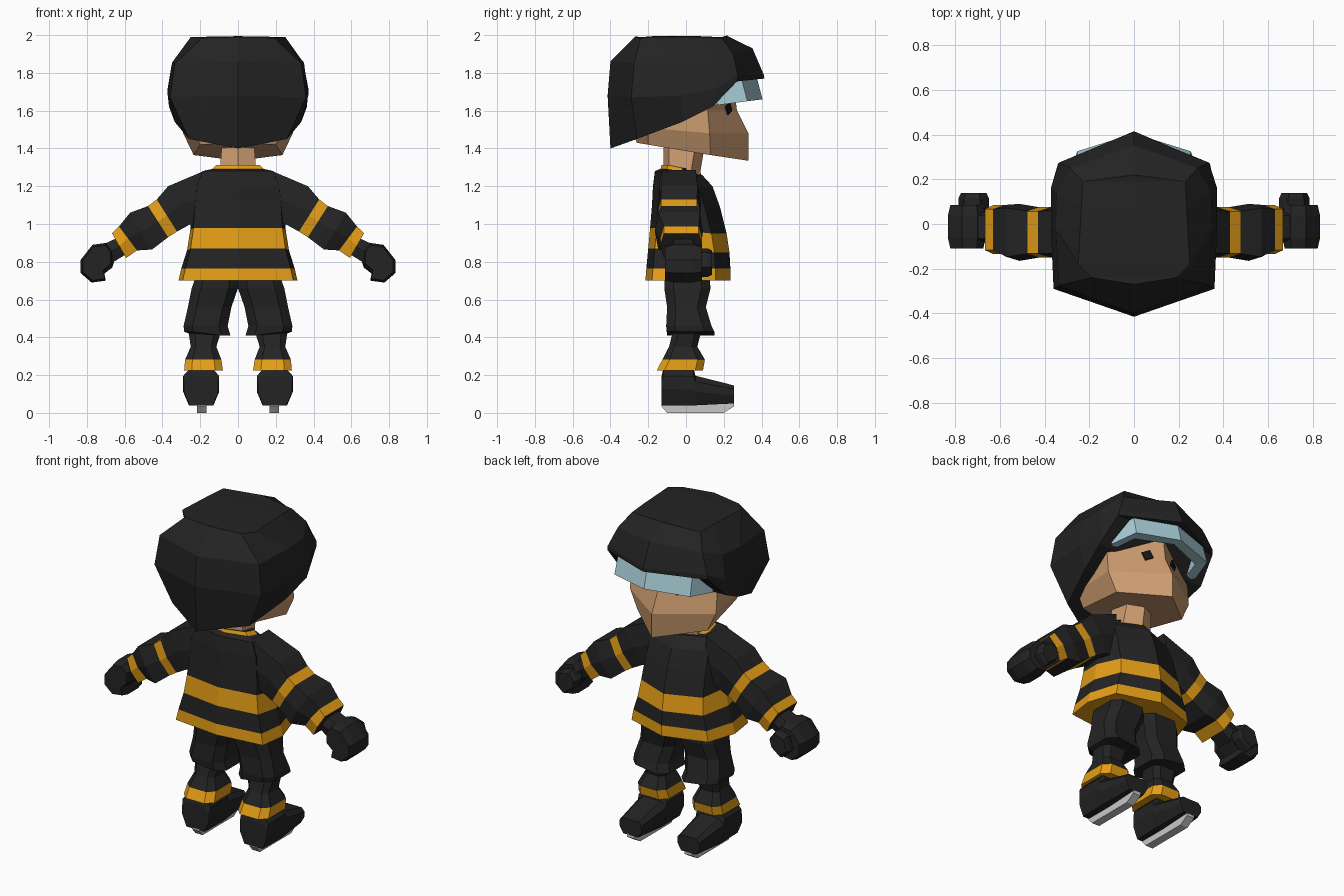
import bpy, bmesh, math
from mathutils import Matrix

cube = bpy.data.objects.get("Cube")
if cube:
    bpy.data.objects.remove(cube, do_unlink=True)


def material(name, rgb):
    m = bpy.data.materials.new(name)
    m.use_nodes = True
    m.diffuse_color = (*rgb, 1)
    m.node_tree.nodes["Principled BSDF"].inputs["Base Color"].default_value = (*rgb, 1)
    return m


BLACK = material("charcoal cloth", (0.017, 0.017, 0.017))
ORANGE = material("amber stripe", (0.78, 0.34, 0.008))
SKIN = material("skin", (0.62, 0.34, 0.165))
GLASS = material("pale blue visor", (0.39, 0.61, 0.68))
STEEL = material("steel blade", (0.58, 0.58, 0.58))
EYE = material("eye black", (0.008, 0.008, 0.008))


def finish(name, bm, mats, pair):
    bmesh.ops.remove_doubles(bm, verts=bm.verts, dist=1e-4)
    bmesh.ops.recalc_face_normals(bm, faces=bm.faces)
    me = bpy.data.meshes.new(name)
    bm.to_mesh(me)
    bm.free()
    for m in mats:
        me.materials.append(m)
    ob = bpy.data.objects.new(name, me)
    bpy.context.collection.objects.link(ob)
    if pair:
        mod = ob.modifiers.new("mirror", 'MIRROR')
        mod.use_mirror_merge = False
    return ob


def loft(name, rings, mats, stripes=(), pair=False, caps=True):
    """Skin closed rings; segments listed in stripes take the second material."""
    bm = bmesh.new()
    vs = [[bm.verts.new(p) for p in r] for r in rings]
    n = len(rings[0])
    for i in range(len(vs) - 1):
        for j in range(n):
            k = (j + 1) % n
            f = bm.faces.new((vs[i][j], vs[i][k], vs[i + 1][k], vs[i + 1][j]))
            f.material_index = 1 if i in stripes else 0
    if caps:
        bm.faces.new(vs[0]).material_index = 1 if 0 in stripes else 0
        bm.faces.new(vs[-1][::-1])
    return finish(name, bm, mats, pair)


def whole(half):
    """Complete a half ring (first and last points on x = 0) across the middle."""
    return half + [(-x, y, z) for x, y, z in half[-2:0:-1]]


def prism(name, profile, lo, hi, mat, axis, inset=0.0, pair=True):
    """Extrude a 2D profile along x or y, optionally with tapered edges."""
    cu = sum(p[0] for p in profile) / len(profile)
    cv = sum(p[1] for p in profile) / len(profile)
    mid = 0.25 * (hi - lo)

    def ring(t, s):
        pts = [(cu + (u - cu) * s, cv + (v - cv) * s) for u, v in profile]
        return [(t, u, v) if axis == 'x' else (u, t, v) for u, v in pts]
    levels = [(lo, 1), (hi, 1)]
    if inset:
        levels = [(lo, 1 - inset), (lo + mid, 1), (hi - mid, 1), (hi, 1 - inset)]
    return loft(name, [ring(t, s) for t, s in levels], [mat], pair=pair)


# Helmet: rim, widest line, upper line and crown, closed along the middle
rim = [(0, -.40, 1.40), (.26, -.26, 1.45), (.335, -.02, 1.54), (.365, .14, 1.62),
       (.34, .27, 1.755), (0, .415, 1.77)]
wide = [(0, -.415, 1.68), (.36, -.29, 1.67), (.372, -.02, 1.68), (.372, .16, 1.72),
        (.335, .275, 1.785), (0, .412, 1.79)]
upper = [(0, -.40, 1.86), (.335, -.275, 1.85), (.35, -.02, 1.85), (.345, .14, 1.86),
         (.285, .25, 1.90), (0, .352, 1.93)]
crown = [(0, -.27, 1.99), (.19, -.24, 1.985), (.25, -.18, 1.99), (.235, .08, 1.99),
         (.23, .19, 1.985), (0, .22, 1.995)]


def flat(half, z=0):
    return [(0, y, h + z) for x, y, h in half]


loft("helmet", [whole(h) for h in (flat(rim), rim, wide, upper, crown, flat(crown, .004))],
     [BLACK], caps=False)

# Head with a projecting lower face
jaw = [(0, -.26, 1.43), (.20, -.20, 1.42), (.235, .13, 1.365), (0, .33, 1.335)]
cheek = [(0, -.30, 1.52), (.24, -.20, 1.51), (.29, .125, 1.48), (0, .33, 1.48)]
brow = [(0, -.30, 1.60), (.25, -.20, 1.60), (.29, .115, 1.60), (0, .27, 1.60)]
temple = [(0, -.30, 1.75), (.25, -.20, 1.75), (.28, .10, 1.75), (0, .25, 1.75)]
loft("head", [whole(h) for h in (jaw, cheek, brow, temple)], [SKIN])

# Eyes: small tilted plates on the upper face
bm = bmesh.new()
bmesh.ops.create_cube(bm, size=1, matrix=Matrix.Translation((.092, .226, 1.61))
                      @ Matrix.Rotation(math.radians(-28), 4, 'Z')
                      @ Matrix.Rotation(math.radians(25), 4, 'Y')
                      @ Matrix.Diagonal((.05, .009, .05, 1)))
finish("eyes", bm, [EYE], True)

# Visor: a bent band under the helmet rim
band = [(.30, .17, 1.63, 1.69), (.255, .325, 1.65, 1.765), (0, .405, 1.66, 1.775)]
band += [(-x, y, a, b) for x, y, a, b in band[1::-1]]
loft("visor", [[(x, y, a), (x * .98, y - .03, b), (x * .86, y - .08, b), (x * .86, y - .06, a)]
               for x, y, a, b in band], [GLASS])

# Neck
loft("neck", [whole([(0, b, z), (w, b + .03, z), (w, f - .05, z), (0, f, z)])
              for w, b, f, z in ((.10, -.12, .07, 1.24), (.085, -.12, .10, 1.42))], [SKIN])

# Jersey body: height, half width, back, front, drop of the front edge
levels = [(.70, .315, -.215, .235, 0), (.765, .30, -.21, .235, 0), (.87, .27, -.20, .23, .02),
          (.98, .253, -.19, .215, .03), (1.10, .245, -.18, .18, .01), (1.20, .235, -.175, .14, 0),
          (1.28, .20, -.165, .085, .02), (1.292, .145, -.135, .08, .03),
          (1.312, .125, -.13, .075, .03)]
loft("jersey_body",
     [whole([(0, b, z), (w * .93, b + .035, z), (w, -.02, z - d / 2),
             (w * .82, f - .08, z - d), (0, f, z - d)]) for z, w, b, f, d in levels],
     [BLACK, ORANGE], stripes=(0, 2, 7))

# Sleeves: top point, bottom point, back, front of each ring
sleeve = [((.17, 1.285), (.20, 1.00), -.14, .07), ((.37, 1.20), (.25, 1.00), -.15, .08),
          ((.43, 1.13), (.323, .96), -.15, .075), ((.476, 1.095), (.37, .93), -.15, .075),
          ((.571, 1.06), (.455, .865), -.165, .09), ((.63, .987), (.535, .86), -.135, .085),
          ((.667, .95), (.592, .82), -.135, .085)]


def sleeve_ring(top, bot, b, f):
    mx, mz = (top[0] + bot[0]) / 2, (top[1] + bot[1]) / 2
    c = .018
    return [(top[0], b + c, top[1]), (top[0], f - c, top[1]), (mx, f, mz),
            (bot[0], f - c, bot[1]), (bot[0], b + c, bot[1]), (mx, b, mz)]


loft("sleeves", [sleeve_ring(*s) for s in sleeve], [BLACK, ORANGE], stripes=(2, 5), pair=True)

# Gloves: wrist, curled hand and thumb
loft("glove_wrists", [sleeve_ring((.61, .94), (.56, .86), -.08, .05),
                      sleeve_ring((.74, .88), (.69, .78), -.085, .06)], [BLACK], pair=True)
prism("gloves", [(.70, .90), (.77, .89), (.833, .81), (.833, .74), (.775, .69),
                 (.70, .70), (.71, .75), (.665, .79), (.665, .86)],
      -.11, .085, BLACK, 'y', inset=.12)
prism("thumbs", [(.69, .87), (.76, .85), (.785, .77), (.73, .72), (.665, .77), (.65, .82)],
      .05, .138, BLACK, 'y', inset=.15)


def box_ring(xi, xo, b, f, z, dz=0):
    """Eight sided leg ring; dz lifts the outer edge."""
    c = .2 * (xo - xi)
    return [(xi, b + c, z), (xi + c, b, z), (xo - c, b, z + dz), (xo, b + c, z + dz),
            (xo, f - c, z + dz), (xo - c, f, z + dz), (xi + c, f, z), (xi, f - c, z)]


# Trousers with flared knees, then socks with a striped cuff
loft("trousers", [box_ring(*r) for r in (
    (.0, .21, -.11, .12, .76), (.0, .245, -.115, .13, .66), (.035, .265, -.10, .105, .56),
    (.055, .288, -.105, .135, .46), (.04, .285, -.10, .15, .41, .02),
    (.09, .26, -.07, .08, .42))], [BLACK], pair=True)
loft("socks", [box_ring(*r) for r in (
    (.08, .285, -.155, .09, .225), (.088, .28, -.125, .10, .282),
    (.115, .25, -.09, .06, .35), (.09, .262, -.07, .08, .43))],
    [BLACK, ORANGE], stripes=(0,), pair=True)

# Boots: sections from heel to toe
boots = [(-.13, .062, .09, .06, .04, .19), (-.12, .062, .095, .06, .04, .235),
         (.04, .065, .095, .06, .04, .235), (.05, .065, .095, .06, .04, .197),
         (.255, .05, .075, .055, .05, .145)]
loft("boots", [[(.195 - a, y, z0), (.195 + a, y, z0), (.195 + m, y, z0 + .45 * (z1 - z0)),
                (.195 + m, y, z0 + .8 * (z1 - z0)), (.195 + t, y, z1), (.195 - t, y, z1),
                (.195 - m, y, z0 + .8 * (z1 - z0)), (.195 - m, y, z0 + .45 * (z1 - z0))]
               for y, a, m, t, z0, z1 in boots], [BLACK], pair=True)

# Skate blades
prism("skate_blades", [(-.13, .045), (-.13, .035), (-.10, 0), (.20, 0), (.255, .035), (.255, .055)],
      .168, .218, STEEL, 'x')
